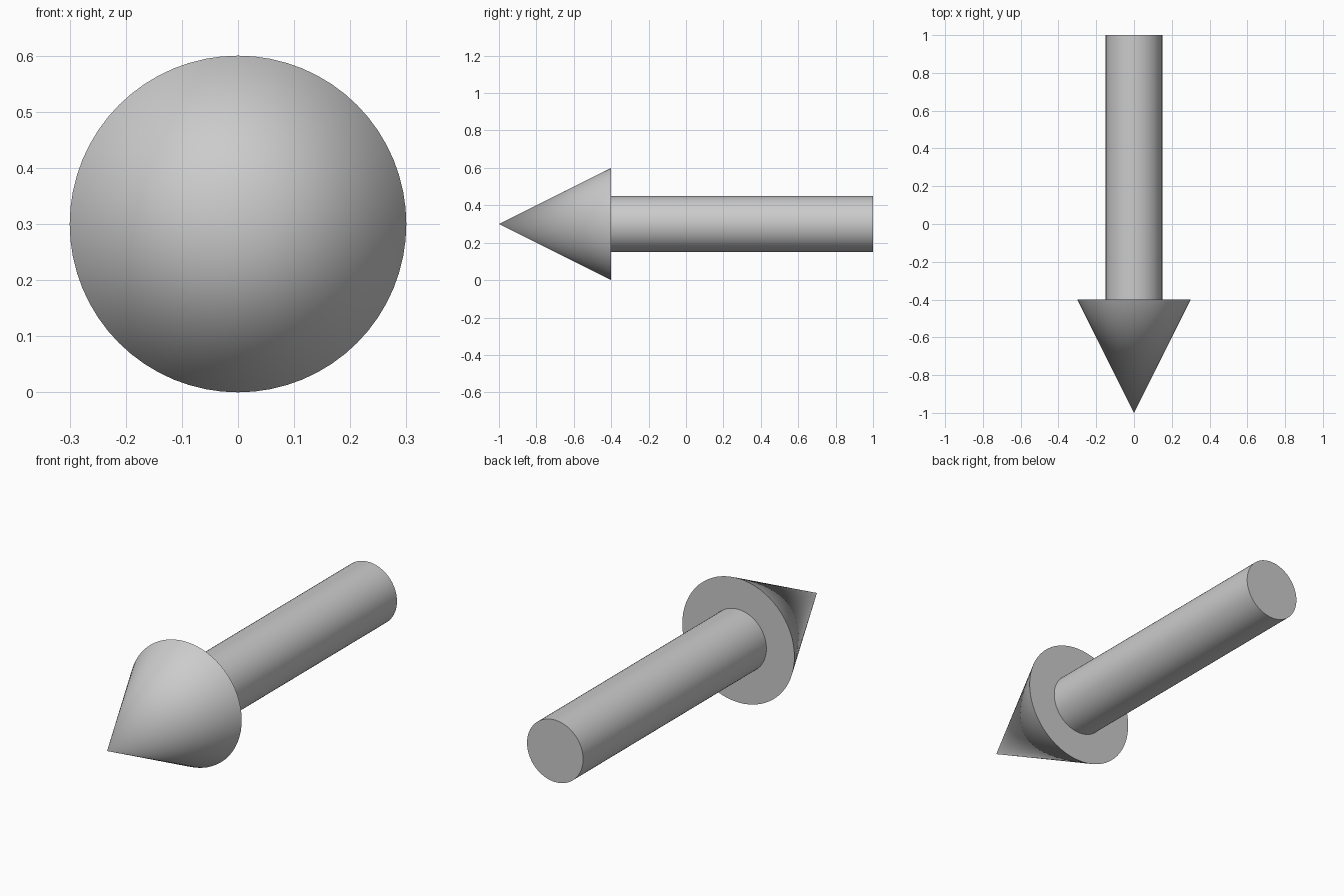
import bpy
import math

if "Cube" in bpy.data.objects:
    bpy.data.objects.remove(bpy.data.objects["Cube"])

AXIS_Z = 0.3
SIDES = 64


def add_part(name, front_y, back_y, back_radius, front_radius):
    """Round part lying along y, front end towards -y."""
    bpy.ops.mesh.primitive_cone_add(
        vertices=SIDES,
        radius1=back_radius,
        radius2=front_radius,
        depth=back_y - front_y,
        location=(0, (front_y + back_y) / 2, AXIS_Z),
        rotation=(math.pi / 2, 0, 0),
    )
    part = bpy.context.object
    part.name = name
    bpy.ops.object.shade_smooth_by_angle(angle=math.radians(40))
    return part


# Pointed head
add_part("arrow_head", -1.0, -0.4, 0.3, 0.0)

# Straight round shaft
add_part("arrow_shaft", -0.4, 1.0, 0.15, 0.15)
